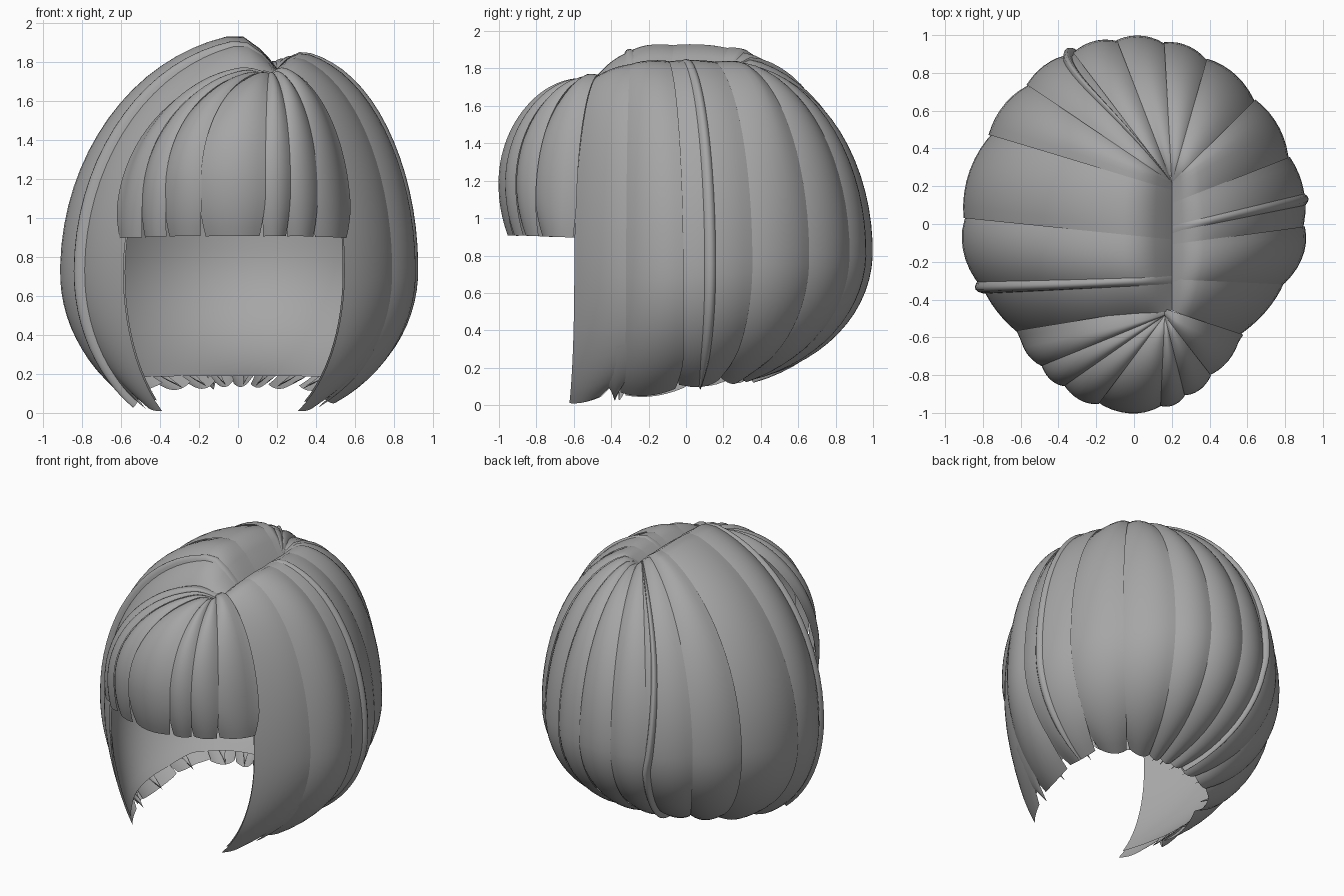
import bpy, math, random
from mathutils import Vector

if "Cube" in bpy.data.objects:
    bpy.data.objects.remove(bpy.data.objects["Cube"])

random.seed(4)
hair = bpy.data.materials.new("hair_grey")
hair.diffuse_color = (0.38, 0.38, 0.38, 1)
hair.use_nodes = True
hair.node_tree.nodes["Principled BSDF"].inputs["Base Color"].default_value = hair.diffuse_color
CORE = Vector((0, -0.05, 0.85))
HEM = [(-0.62, 0.01), (-0.4, 0.055), (0, 0.105), (0.35, 0.145), (1.01, 0.16)]


def clamp(v, lo=0.0, hi=1.0):
    return max(lo, min(hi, v))


def hem_height(s):
    s = clamp(s, -0.62, 1)
    for (a, za), (b, zb) in zip(HEM, HEM[1:]):
        if s <= b:
            return za + (zb - za) * (s - a) / (b - a)


def scalp_point(deg, t, fringe=False, extra=0.0):
    """Point on the hair dome: deg runs round the head, t from parting (0) to hem (1)."""
    c, s = math.cos(math.radians(deg)), math.sin(math.radians(deg))
    front, back = clamp(-s / 0.62), clamp(s)
    # parting line start and widest outline
    ox, oy = 0.2 - (0.04 if fringe else 0), clamp(-0.1 + 0.58 * s, -0.48, 0.22)
    narrow = 1 - (0.23 if c > 0 else 0.17) * front ** 2 - 0.06 * back
    rx, ry = 0.895 * c * narrow, 0.97 * s
    # heights
    if fringe:
        w = clamp((-s - 0.62) / 0.3)
        top, zr, drop = 1.77 - 0.03 * w, 0.98 + 0.2 * w, 0.8
        part, zh = top - 0.04, 0.905 - 0.01 * (1 - w)
    else:
        top = 1.81 + (0.05 * c if c > 0 else -0.145 * c) * (1 - front ** 3)
        top -= 0.04 * front ** 3
        zr = 0.72 + 0.1 * back
        drop = 0.72 + (0.11 if c > 0 else 0.19) * front - 0.03 * back
        part, zh = 1.765 - 0.03 * front ** 3, hem_height(s)
    end = math.asin(clamp((zr - zh) / drop, 0, 0.99))
    ang = t * (math.pi / 2 + end + extra)
    if ang < math.pi / 2:
        q = math.sin(ang)
        dip = (top - part) * clamp(1 - q * 5) ** 1.5
        return Vector((ox + (rx - ox) * q, oy + (ry - oy) * q,
                       zr + (top - zr) * math.cos(ang) - dip))
    b = min(ang - math.pi / 2, 1.5)
    k = math.cos(b) ** 0.87
    ky = k if (fringe or s > 0) else 1 + 0.1 * (1 - k)
    return Vector((rx * k, ry * ky, zr - drop * math.sin(b)))


def lock(name, d0, d1, bulge=0.03, lift=0.0, fringe=False, taper=0.3,
         extra=0.0, start=0.0, stop=1.0, tilt=0.012, rows=32, cols=8,
         lean=0.0, bow=0.0):
    """One curved lock of hair between two directions, domed across its width."""
    verts, faces = [], []
    mid, half = (d0 + d1) / 2, (d1 - d0) / 2
    for i in range(rows + 1):
        t = start + (stop - start) * i / rows
        tip = clamp((t - 0.87) / 0.13) ** 1.5
        grow = math.sin(min(t * 5, math.pi / 2))
        for j in range(cols + 1):
            u = 2 * j / cols - 1
            d = mid + half * (u * (1 - taper * tip) + lean * tip)
            d += bow * math.sin(math.pi * clamp(t * 1.6))
            p = scalp_point(d, t, fringe, extra * (1 - 0.7 * u * u))
            p += (p - CORE).normalized() * (
                (bulge * (1 - u * u) + tilt * u) * grow + lift)
            p.z = max(p.z, 0.0)
            verts.append(p)
    n = cols + 1
    for i in range(rows):
        for j in range(cols):
            a = i * n + j
            faces.append((a, a + n, a + n + 1, a + 1))
    me = bpy.data.meshes.new(name)
    me.from_pydata(verts, [], faces)
    me.materials.append(hair)
    me.polygons.foreach_set("use_smooth", [True] * len(faces))
    ob = bpy.data.objects.new(name, me)
    bpy.context.collection.objects.link(ob)
    return ob


# smooth inner lining
lock("inner_lining", -38, 218, bulge=0, lift=-0.012, taper=0, tilt=0,
     stop=0.97, cols=72)

# main locks round the sides and back
edges = [-38, -20, -2, 20, 41, 62, 78, 95, 111, 130, 150, 177, 199, 218]
last = len(edges) - 2
for i, (a, b) in enumerate(zip(edges, edges[1:])):
    at_front = i in (0, last)
    lean = {0: -0.45, last: 0.45}.get(i, random.uniform(-0.1, 0.1))
    lock(f"main_lock_{i + 1}", a - (0 if i == 0 else 1.2),
         b + (0 if i == last else 1.2),
         bulge=0.015 if at_front else 0.028, taper=0.45 if at_front else 0.16,
         extra=0 if at_front else random.uniform(0.0, 0.04), lean=lean,
         tilt=0.0 if at_front else 0.01)

# fringe locks, cut straight across the brow
cuts = [216, 229, 240, 255, 281, 292, 305, 323]
for i, (a, b) in enumerate(zip(cuts, cuts[1:])):
    lock(f"fringe_lock_{i + 1}", a - 0.6, b + 0.6, bulge=0.025, lift=0.01,
         fringe=True, taper=0.15, tilt=0.006)

# thin raised ridge locks
for i, (d, w, bow) in enumerate([(7.5, 2.6, 0), (112, 2.0, 5), (200, 2.4, 0)]):
    lock(f"ridge_lock_{i + 1}", d - w, d + w, bulge=0.045, lift=0.0,
         taper=0.7, tilt=0.0, cols=6, bow=bow)

# loose pointed wisps along the hem
for i, d in enumerate([-22, -8, 12, 33, 52, 70, 84, 104, 122, 140, 165, 188, 202]):
    w = random.uniform(3, 5)
    lock(f"hem_wisp_{i + 1}", d - w, d + w, bulge=0.008, lift=0.0,
         taper=0.95, extra=0.06, start=0.8, tilt=0.0, rows=16, cols=4)
